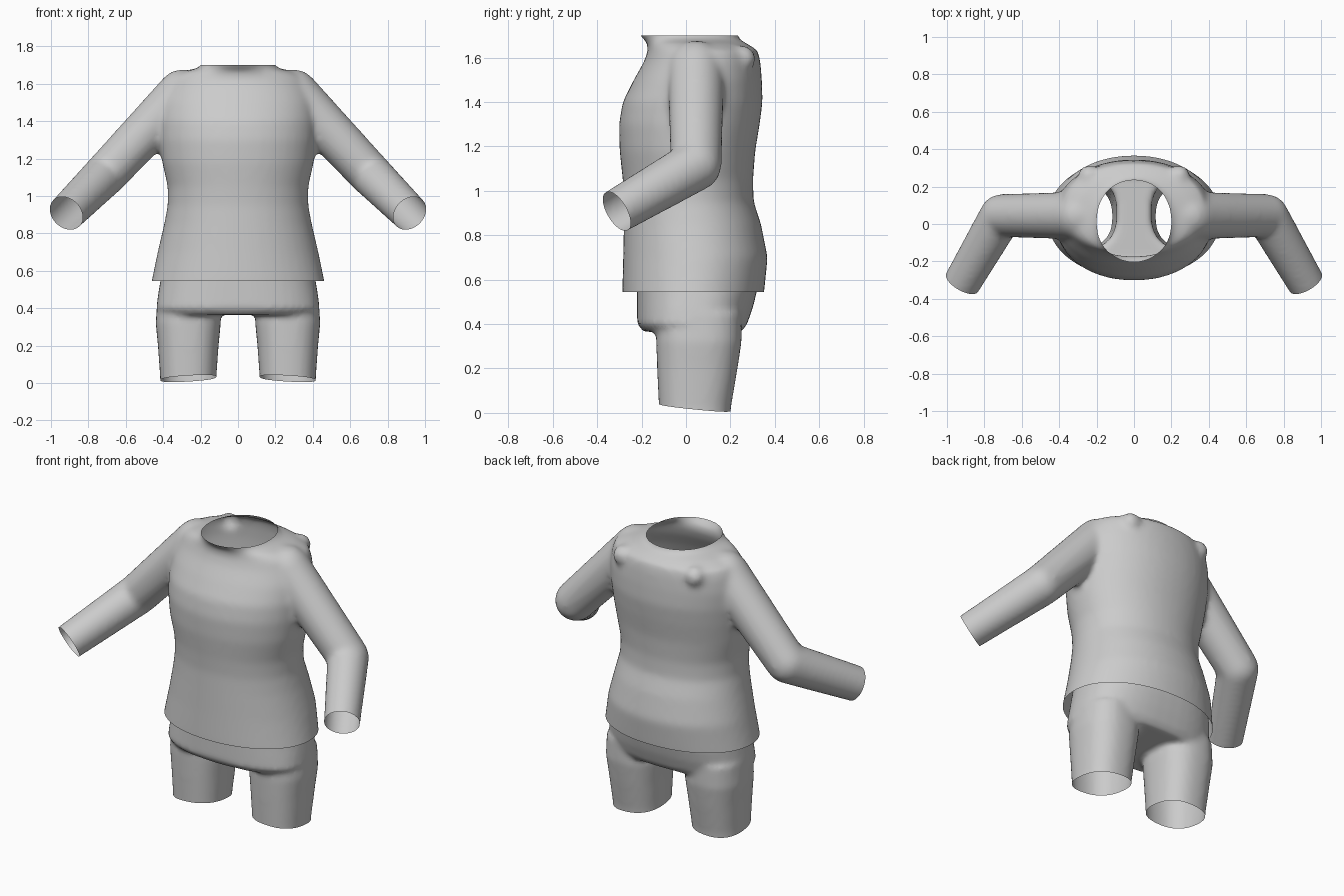
import bpy, bmesh, math
from mathutils import Vector, Matrix

cube = bpy.data.objects.get("Cube")
if cube:
    bpy.data.objects.remove(cube)

mat = bpy.data.materials.new("plain grey cloth")
mat.use_nodes = True
GREY = (0.6, 0.6, 0.6, 1)
mat.diffuse_color = GREY
bsdf = mat.node_tree.nodes["Principled BSDF"]
bsdf.inputs["Base Color"].default_value = GREY
bsdf.inputs["Roughness"].default_value = 0.8


def loft(bm, rows, cx=0.0, power=2.0, n=48):
    """Closed solid through rows of (z, half width, front y, back y)."""
    rings = []
    for z, hw, yf, yb in rows:
        ring = []
        for i in range(n):
            a = 2 * math.pi * i / n
            c, s = math.cos(a), math.sin(a)
            x = math.copysign(abs(c) ** (2 / power), c) * hw
            y = math.copysign(abs(s) ** (2 / power), s) * (yb - yf) / 2
            ring.append(bm.verts.new((cx + x, (yf + yb) / 2 + y, z)))
        rings.append(ring)
    for lo, hi in zip(rings, rings[1:]):
        for i in range(n):
            j = (i + 1) % n
            bm.faces.new((lo[i], lo[j], hi[j], hi[i]))
    bm.faces.new(rings[0][::-1])
    bm.faces.new(rings[-1])


def limb(bm, a, b, ra, rb):
    """Tapered cylinder from a to b with a ball at its start."""
    d = b - a
    turn = d.to_track_quat("Z", "Y").to_matrix().to_4x4()
    bmesh.ops.create_cone(bm, cap_ends=True, segments=32, radius1=ra, radius2=rb,
                          depth=d.length, matrix=Matrix.Translation((a + b) / 2) @ turn)
    bmesh.ops.create_icosphere(bm, subdivisions=3, radius=ra, matrix=Matrix.Translation(a))


def blend(name, bm, rounds):
    """Fuse overlapping solids into one soft skin."""
    mesh = bpy.data.meshes.new(name)
    bm.to_mesh(mesh)
    bm.free()
    ob = bpy.data.objects.new(name, mesh)
    bpy.context.collection.objects.link(ob)
    rm = ob.modifiers.new("fuse", "REMESH")
    rm.mode, rm.voxel_size = "VOXEL", 0.016
    sm = ob.modifiers.new("soften", "SMOOTH")
    sm.factor, sm.iterations = 0.5, rounds
    deps = bpy.context.evaluated_depsgraph_get()
    skin = bpy.data.meshes.new_from_object(ob.evaluated_get(deps))
    ob.modifiers.clear()
    ob.data = skin
    skin.name = name
    return ob


def trim(ob, cuts):
    """Open the skin: each cut is (point, outward normal, region test)."""
    bm = bmesh.new()
    bm.from_mesh(ob.data)
    for point, normal, inside in cuts:
        faces = [f for f in bm.faces if inside(f.calc_center_median())]
        edges = {e for f in faces for e in f.edges}
        verts = {v for f in faces for v in f.verts}
        bmesh.ops.bisect_plane(bm, geom=list(verts) + list(edges) + faces, dist=1e-5,
                               plane_co=point, plane_no=normal, clear_outer=True)
    bm.to_mesh(ob.data)
    bm.free()
    ob.data.materials.clear()
    ob.data.materials.append(mat)
    ob.data.polygons.foreach_set("use_smooth", [True] * len(ob.data.polygons))


# Shirt: body, shoulders and bent sleeves
bm = bmesh.new()
loft(bm, [(0.46, .48, -.285, .34), (0.545, .462, -.287, .352), (0.70, .43, -.283, .368),
          (0.85, .395, -.28, .338), (0.95, .376, -.278, .305), (1.05, .376, -.285, .302),
          (1.18, .405, -.299, .312), (1.30, .42, -.302, .332), (1.40, .425, -.285, .345),
          (1.50, .42, -.235, .342), (1.58, .40, -.19, .335), (1.63, .38, -.172, .325),
          (1.66, .32, -.172, .28), (1.68, .23, -.185, .24), (1.70, .19, -.21, .23),
          (1.78, .18, -.23, .23)], power=2.1)
cuffs = []
for side in (1, -1):
    shoulder = Vector((side * .30, .045, 1.55))
    elbow = Vector((side * .71, .045, 1.115))
    wrist = Vector((side * .918, -.312, .908))
    run = (wrist - elbow).normalized()
    limb(bm, shoulder, elbow, .128, .115)
    limb(bm, elbow, wrist + run * .08, .115, .098)
    # Gathered cloth behind the shoulder
    bmesh.ops.create_icosphere(bm, subdivisions=3, radius=.06,
                               matrix=Matrix.Translation((side * .24, .255, 1.595)))
    cuffs.append((wrist, run, lambda c, s=side: c.x * s > .62))
shirt = blend("shirt", bm, 10)
trim(shirt, cuffs + [((0, 0, 1.70), (0, 0, 1), lambda c: c.z > 1.5),
                     ((0, 0, .545), (0, 0, -1), lambda c: c.z < .75 and abs(c.x) < .6)])

# Shorts: hips with a front fold over two legs
bm = bmesh.new()
loft(bm, [(0.365, .41, -.19, .25), (0.40, .436, -.22, .275), (0.47, .428, -.22, .30),
          (0.55, .415, -.22, .32), (0.70, .385, -.22, .325), (0.90, .34, -.22, .26)], power=2.5)
for side in (1, -1):
    loft(bm, [(-.06, .150, -.12, .195), (.03, .150, -.122, .203), (.20, .162, -.13, .232),
              (.32, .174, -.134, .25), (.45, .165, -.13, .25)], cx=side * .266, power=2.4)
shorts = blend("shorts", bm, 5)
trim(shorts, [((0, 0, .82), (0, 0, 1), lambda c: c.z > .7)] +
     [((side * .27, .04, .024), (side * -.06, -.10, -1),
       lambda c, s=side: c.z < .2 and c.x * s > 0) for side in (1, -1)])
